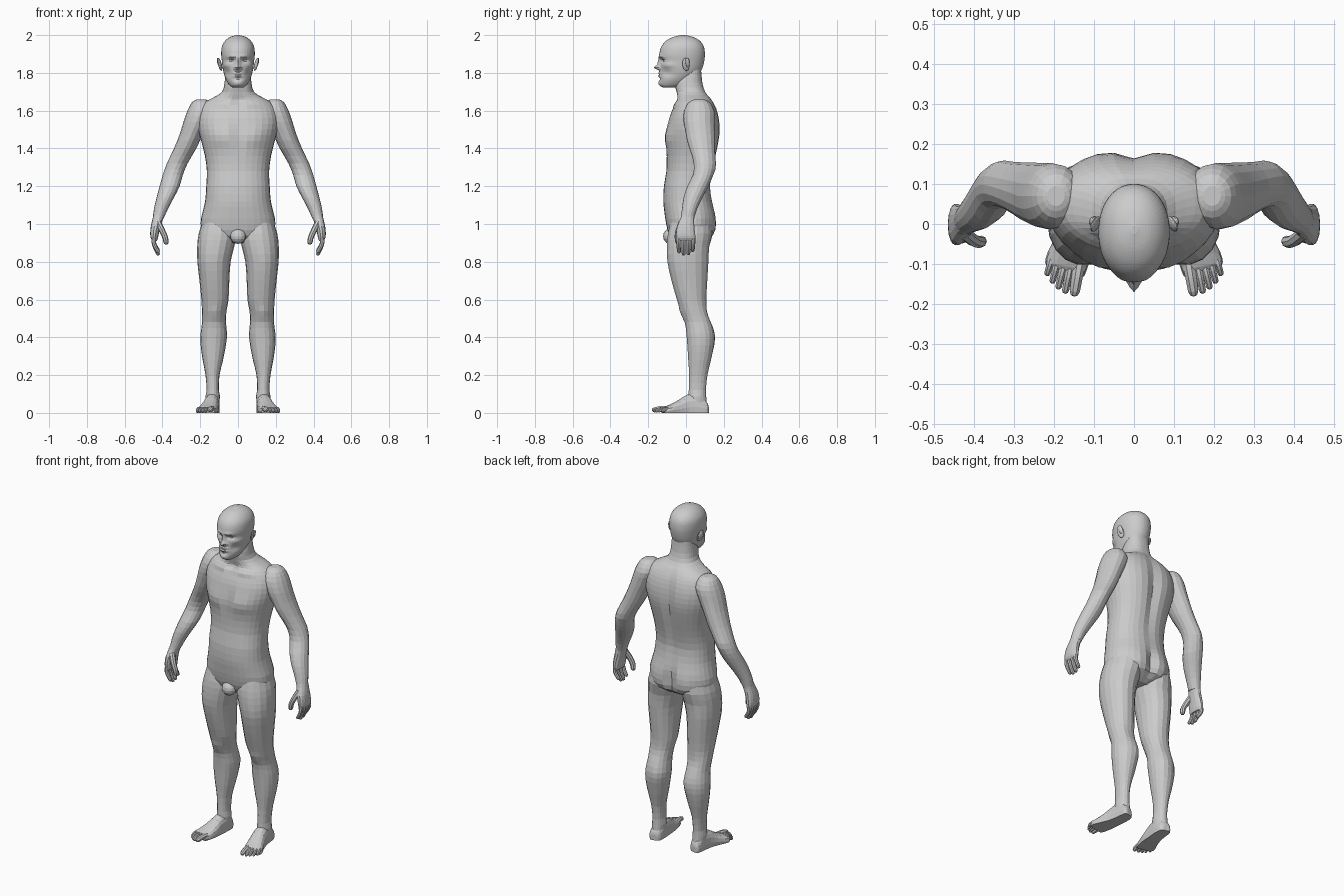
import bpy, math
from mathutils import Vector

X, Y, Z = Vector((1, 0, 0)), Vector((0, 1, 0)), Vector((0, 0, 1))


def smooth_rows(rows, k):
    """Catmull-Rom subdivision of key rows."""
    r = [Vector(q) for q in rows]
    out = []
    for i in range(len(r) - 1):
        a, b, c, d = r[max(i - 1, 0)], r[i], r[i + 1], r[min(i + 2, len(r) - 1)]
        for s in range(k):
            t = s / k
            out.append(0.5 * (2 * b + (c - a) * t + (2 * a - 5 * b + 4 * c - d) * t * t
                              + (3 * b - a - 3 * c + d) * t ** 3))
    return out + [r[-1]]


def bumped(p, bumps):
    """Push a point by symmetric soft bumps: (centre, radius, push)."""
    side = -1 if p.x < 0 else 1
    q = Vector((abs(p.x), p.y, p.z))
    res = p.copy()
    for c, r, d in bumps:
        w = math.exp(-sum(((q[i] - c[i]) / r[i]) ** 2 for i in range(3)))
        res += Vector((d[0] * side, d[1], d[2])) * w
    return res


def skin(name, rings, mirror=False):
    n = len(rings[0])
    verts = [p for ring in rings for p in ring]
    faces = [(i * n + j, i * n + (j + 1) % n, (i + 1) * n + (j + 1) % n, (i + 1) * n + j)
             for i in range(len(rings) - 1) for j in range(n)]
    for base in (0, (len(rings) - 1) * n):
        mid = sum((verts[base + j] for j in range(n)), Vector()) / n
        verts.append(mid)
        faces += [(base + j, base + (j + 1) % n, len(verts) - 1) for j in range(n)]
    import bmesh
    me = bpy.data.meshes.new(name)
    me.from_pydata(verts, [], faces)
    bm = bmesh.new()
    bm.from_mesh(me)
    bmesh.ops.recalc_face_normals(bm, faces=bm.faces)
    bm.to_mesh(me)
    bm.free()
    ob = bpy.data.objects.new(name, me)
    bpy.context.collection.objects.link(ob)
    if mirror:
        ob.modifiers.new("mirror", 'MIRROR').use_mirror_merge = False
    return ob


def ring(c, u, v, a, b, sides, e=2.0):
    pts = []
    for j in range(sides):
        t = 2 * math.pi * j / sides
        cs, sn = math.cos(t), math.sin(t)
        pts.append(c + u * a * math.copysign(abs(cs) ** (2 / e), cs)
                   + v * b * math.copysign(abs(sn) ** (2 / e), sn))
    return pts


def stack(name, rows, sides, k, e=2.0, bumps=(), mirror=False):
    """Loft of horizontal sections: (z, cx, cy, rx, ry)."""
    rings = [[bumped(p, bumps) for p in ring(Vector((r[1], r[2], r[0])), X, Y, r[3], r[4], sides, e)]
             for r in smooth_rows(rows, k)]
    return skin(name, rings, mirror)


def centred(rows):
    """(z, half width, front y, back y) to section rows."""
    return [(z, 0, (f + b) / 2, w, (b - f) / 2) for z, w, f, b in rows]


def digit(name, pts, r, sides=8):
    """Rounded finger or toe along a path."""
    path = smooth_rows(pts, 3)
    rings = []
    for i, p in enumerate(path):
        t = (path[min(i + 1, len(path) - 1)] - path[max(i - 1, 0)]).normalized()
        u = t.cross(Vector((0.3, 0.2, 1)) if abs(t.z) < 0.7 else Y).normalized()
        s = r * (1 - 0.2 * i / len(path))
        rings.append(ring(p, u, t.cross(u), s, s, sides))
    for d, f in ((0.55, 0.62), (0.8, 0.25)):
        rings.append(ring(path[-1] + t * r * d, u, t.cross(u), r * f, r * f, sides))
    return skin(name, rings, True)


def ball(name, loc, size, rot=(0, 0, 0), mirror=True):
    bpy.ops.mesh.primitive_uv_sphere_add(segments=14, ring_count=8, location=loc, rotation=rot)
    ob = bpy.context.object
    ob.name = name
    ob.scale = size
    bpy.ops.object.transform_apply(location=True, rotation=True, scale=True)
    if mirror:
        ob.modifiers.new("mirror", 'MIRROR').use_mirror_merge = False
    return ob


# Torso and neck
glute = ((.085, .15, .98), (.06, .08, .07), (0, .014, 0))
stack("torso", centred([
    (.90, .06, -.05, .08), (.94, .17, -.088, .138), (1.00, .198, -.105, .152),
    (1.06, .188, -.114, .152), (1.12, .174, -.12, .140), (1.20, .168, -.117, .130),
    (1.28, .165, -.104, .142), (1.36, .175, -.103, .16), (1.44, .195, -.106, .174),
    (1.50, .21, -.102, .178), (1.56, .213, -.09, .174), (1.61, .20, -.070, .162),
    (1.645, .175, -.05, .145), (1.67, .13, -.045, .128), (1.70, .084, -.05, .103),
    (1.75, .071, -.058, .087), (1.82, .062, -.03, .08)]), 32, 2, 2.3, [
    glute,
    ((0, .17, 1.0), (.02, .08, .07), (0, -.02, 0)),         # cleft
    ((0, .17, 1.4), (.03, .08, .25), (0, -.018, 0)),        # spine groove
    ((.10, .17, 1.5), (.06, .08, .10), (0, .006, 0)),       # shoulder blades
    ((.095, -.11, 1.46), (.07, .06, .05), (0, -.014, 0)),   # chest
    ((0, -.11, 1.47), (.02, .06, .08), (0, .008, 0)),       # breastbone
    ((.075, -.05, 1.635), (.07, .06, .014), (0, -.009, .003)),  # collarbones
    ((0, -.06, 1.65), (.02, .04, .02), (0, .012, 0)),       # throat notch
    ((.05, -.05, 1.69), (.02, .05, .05), (0, -.005, 0))])   # neck cords
ball("groin", (0, -.085, .935), (.042, .036, .04), mirror=False)

# Head with sculpted face
stack("head", centred([
    (1.722, .028, -.122, -.05), (1.735, .046, -.138, .0), (1.76, .062, -.141, .03),
    (1.79, .073, -.140, .065), (1.82, .080, -.138, .085), (1.86, .085, -.137, .096),
    (1.90, .089, -.141, .1), (1.94, .085, -.13, .094), (1.97, .068, -.105, .073),
    (1.99, .042, -.068, .038), (2.0, .008, -.025, -.005)]), 56, 5, 2.1, [
    ((0, -.14, 1.855), (.011, .05, .024), (0, -.013, 0)),   # nose bridge
    ((0, -.14, 1.828), (.013, .05, .012), (0, -.029, 0)),   # nose tip
    ((.015, -.14, 1.824), (.007, .05, .007), (0, -.010, 0)),
    ((.034, -.12, 1.865), (.017, .05, .011), (0, .015, 0)), # eye sockets
    ((.030, -.13, 1.886), (.024, .05, .009), (0, -.007, 0)),# brows
    ((.060, -.09, 1.84), (.025, .04, .015), (.005, -.004, 0)),
    ((.055, -.10, 1.80), (.025, .04, .02), (-.006, .004, 0)),
    ((0, -.14, 1.799), (.022, .05, .005), (0, -.008, 0)),   # lips
    ((0, -.14, 1.783), (.020, .05, .006), (0, -.008, 0)),
    ((0, -.14, 1.768), (.025, .05, .007), (0, .005, 0)),
    ((0, -.14, 1.745), (.022, .05, .012), (0, -.006, 0))])  # chin
ball("eye", (.034, -.106, 1.865), (.014, .013, .011))
ball("ear", (.096, .0, 1.845), (.008, .02, .036), (.2, .2, .35))
ball("ear_rim", (.102, .008, 1.855), (.008, .012, .026), (.2, .2, .35))

# Legs
stack("leg", [
    (1.02, .11, .02, .075, .10), (.95, .108, .018, .10, .115), (.88, .118, .01, .098, .113),
    (.80, .127, .01, .088, .110), (.70, .125, .018, .079, .096), (.60, .122, .03, .072, .079),
    (.54, .126, .045, .065, .072), (.48, .127, .064, .063, .071), (.42, .128, .075, .070, .074),
    (.36, .131, .077, .067, .071), (.28, .133, .072, .054, .061), (.20, .135, .065, .037, .049),
    (.12, .134, .060, .032, .046), (.06, .134, .060, .035, .050), (.02, .134, .060, .034, .048)],
    18, 2, 2.1, [
    glute,
    ((.125, -.02, .53), (.03, .05, .035), (0, -.010, 0)),   # kneecap
    ((.125, .12, .52), (.03, .05, .05), (0, -.008, 0)),     # knee hollow
    ((.10, .14, .40), (.03, .06, .06), (-.002, .006, 0)),   # calf
    ((.165, .06, .08), (.02, .03, .018), (.006, 0, 0)),     # ankle bones
    ((.102, .05, .09), (.02, .03, .018), (-.006, 0, 0))], True)

# Feet
foot = []
for y, x, w, h in smooth_rows([
        (.118, .132, .018, .035), (.105, .132, .033, .065), (.06, .134, .038, .10),
        (.01, .140, .040, .098), (-.04, .150, .047, .068), (-.08, .163, .053, .046),
        (-.105, .170, .053, .036), (-.122, .170, .046, .024)], 2):
    pts = ring(Vector((x, y, h * .3)), Vector((.98, .2, 0)), Z, w, h * .7, 16, 2.4)
    for p in pts:
        p.z = max(p.z, 0)
    foot.append(pts)
skin("foot", foot, True)
for i, (bx, by, tx, ty, r) in enumerate([
        (.137, -.10, .148, -.167, .0165), (.158, -.10, .171, -.165, .011),
        (.175, -.10, .188, -.155, .0105), (.190, -.09, .203, -.141, .010),
        (.204, -.08, .216, -.122, .010)]):
    digit(f"toe_{i + 1}", [(bx, by, .021), ((bx + tx) / 2, (by + ty) / 2, .022), (tx, ty, r)], r)

# Arms
stack("arm", [
    (1.66, .195, .07, .022, .025), (1.645, .195, .07, .048, .055), (1.60, .198, .07, .070, .080),
    (1.54, .220, .07, .069, .082), (1.48, .245, .077, .062, .076), (1.40, .280, .088, .059, .066),
    (1.32, .322, .098, .055, .057), (1.26, .345, .090, .053, .054), (1.20, .362, .063, .053, .056),
    (1.14, .385, .037, .046, .050), (1.08, .408, .019, .037, .040), (1.03, .422, .008, .029, .036)],
    16, 2, 2.0, [
    ((.26, .0, 1.42), (.05, .05, .06), (0, -.007, 0)),      # biceps
    ((.33, .15, 1.30), (.03, .04, .03), (.002, .006, 0))], True)  # elbow

# Hands
stack("palm", [
    (1.07, .410, .016, .032, .036), (1.03, .424, .007, .028, .037), (.99, .435, -.001, .026, .046),
    (.95, .442, -.002, .023, .051), (.925, .443, .0, .019, .051), (.91, .441, .0, .012, .046)],
    14, 2, 2.3, (), True)
for i, (y, tip) in enumerate([(-.039, .855), (-.013, .843), (.013, .846), (.037, .862)]):
    digit(f"finger_{i + 1}", [(.442, y, .94), (.446, y * 1.02, .905), (.438, y, (.905 + tip) / 2),
                              (.424, y * .95, tip)], .0125)
digit("thumb", [(.424, -.022, 1.01), (.402, -.040, .965), (.386, -.045, .93), (.381, -.043, .905)], .017)
